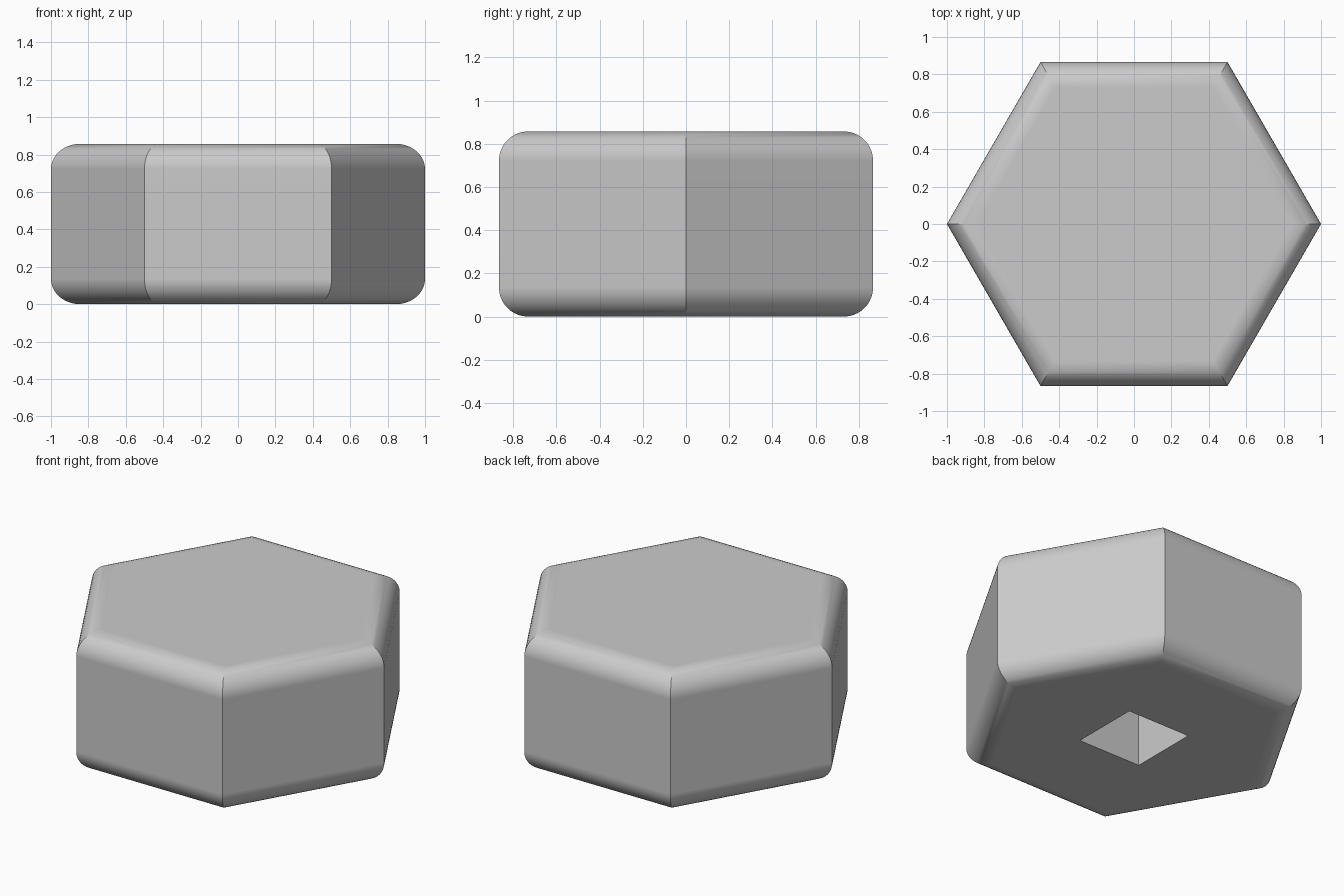
import bpy, bmesh, math
from mathutils import Matrix

HEIGHT = 0.857
RADIUS = 1.0
ROUND = 0.135
SOCKET = 0.43   # socket width and depth

if "Cube" in bpy.data.objects:
    bpy.data.objects.remove(bpy.data.objects["Cube"], do_unlink=True)


def material(name, rgb):
    mat = bpy.data.materials.new(name)
    mat.use_nodes = True
    color = (*rgb, 1.0)
    mat.diffuse_color = color
    mat.node_tree.nodes["Principled BSDF"].inputs["Base Color"].default_value = color
    return mat


def add_object(name, bm):
    mesh = bpy.data.meshes.new(name)
    bm.normal_update()
    bm.to_mesh(mesh)
    bm.free()
    obj = bpy.data.objects.new(name, mesh)
    bpy.context.collection.objects.link(obj)
    return obj


# Hexagonal block with rounded top and bottom rims
bm = bmesh.new()
bmesh.ops.create_cone(bm, cap_ends=True, segments=6, radius1=RADIUS, radius2=RADIUS,
                      depth=HEIGHT, matrix=Matrix.Translation((0, 0, HEIGHT / 2))
                      @ Matrix.Rotation(math.radians(30), 4, "Z"))
# Turn the block so that two corners lie on the x axis
corner = max(bm.verts, key=lambda v: v.co.x).co
bmesh.ops.rotate(bm, verts=bm.verts, cent=(0, 0, 0),
                 matrix=Matrix.Rotation(-math.atan2(corner.y, corner.x), 3, "Z"))
rims = [e for e in bm.edges if abs(e.verts[0].co.z - e.verts[1].co.z) < 0.01]
bmesh.ops.bevel(bm, geom=rims, offset=ROUND, offset_type="OFFSET", segments=10,
                profile=0.5, affect="EDGES")
block = add_object("hexagonal_block", bm)
block.data.materials.append(material("light grey", (0.6, 0.6, 0.6)))

# Square socket cut into the underside
bm = bmesh.new()
bmesh.ops.create_cube(bm, size=SOCKET * 2)
bmesh.ops.scale(bm, vec=(0.5, 0.5, 1), verts=bm.verts)
cutter = add_object("socket_cutter", bm)
cutter.hide_render = True

cut = block.modifiers.new("socket", "BOOLEAN")
cut.operation = "DIFFERENCE"
cut.solver = "EXACT"
cut.object = cutter

bpy.context.view_layer.objects.active = block
for obj in bpy.context.selected_objects:
    obj.select_set(False)
block.select_set(True)
bpy.ops.object.modifier_apply(modifier=cut.name)
bpy.data.objects.remove(cutter, do_unlink=True)

# Smooth rims, crisp corners and flat main faces
bpy.ops.object.shade_smooth_by_angle(angle=math.radians(30))
weighted = block.modifiers.new("flat_faces", "WEIGHTED_NORMAL")
weighted.keep_sharp = True
